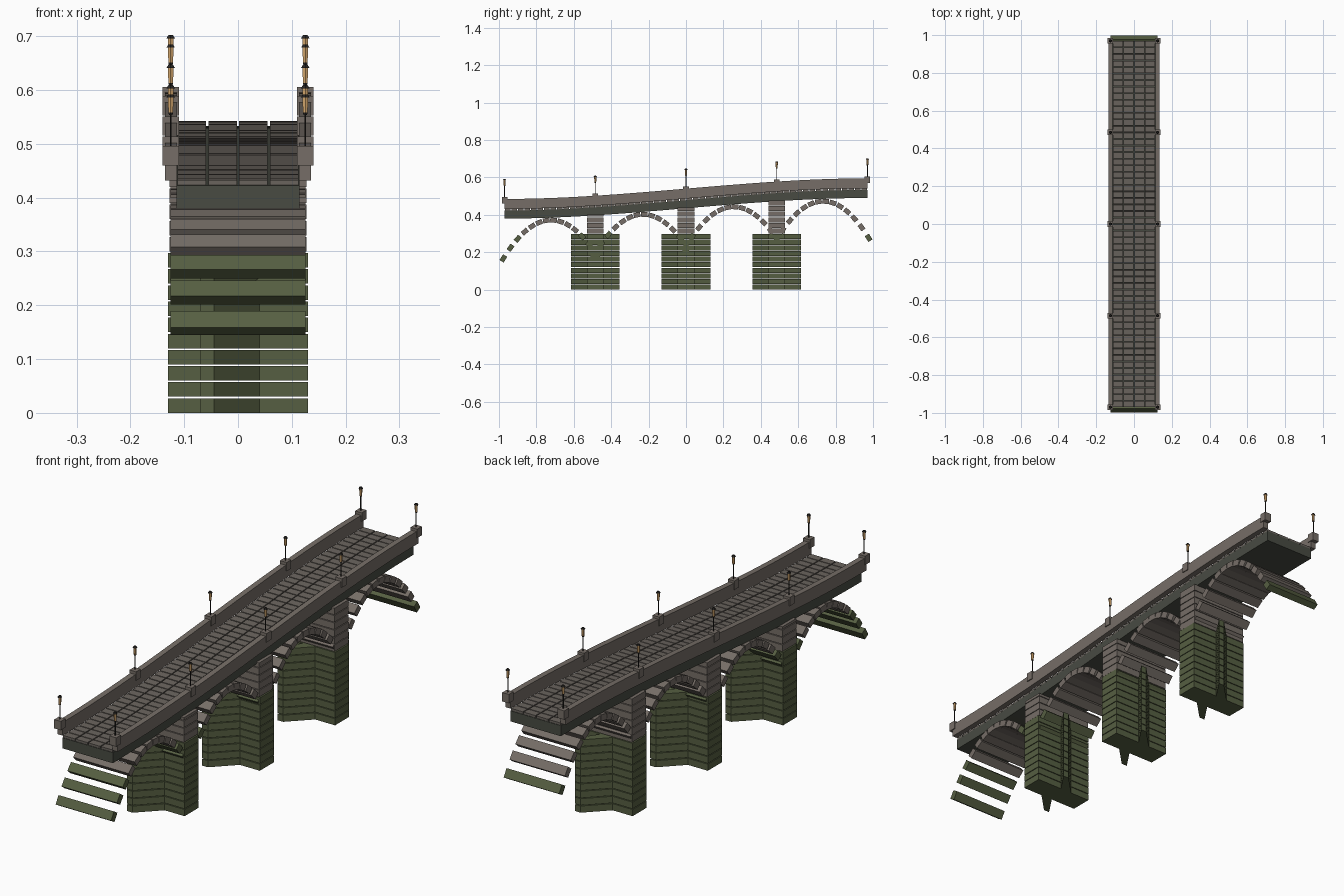
import bpy, bmesh, math
from mathutils import Matrix, Vector

cube = bpy.data.objects.get("Cube")
if cube:
    bpy.data.objects.remove(cube, do_unlink=True)


def material(name, rgb):
    m = bpy.data.materials.new(name)
    m.use_nodes = True
    m.diffuse_color = (*rgb, 1)
    m.node_tree.nodes["Principled BSDF"].inputs["Base Color"].default_value = (*rgb, 1)
    return m


STONE = material("warm grey stone", (0.18, 0.155, 0.135))
MOSS = material("mossy stone", (0.093, 0.114, 0.054))
PAVER = material("paving grey", (0.145, 0.128, 0.112))
SLAB = material("dark damp stone", (0.065, 0.07, 0.055))
IRON = material("black iron", (0.02, 0.018, 0.016))
GLOW = material("amber glass", (0.68, 0.40, 0.16))

END = 0.97          # half length of the deck
BAY = END / 2       # spacing of piers and lamps
MOSS_LINE = 0.30    # height where the moss stops


def under(y):
    """Height of the deck underside, easing up from front to back."""
    t = min(max((y + END) / (2 * END), 0), 1)
    return 0.38 + 0.11 * t * t * (3 - 2 * t)


def slope(f, y):
    return math.atan2(f(y + 0.002) - f(y - 0.002), 0.004)


def finish(bm, name, *mats):
    bmesh.ops.recalc_face_normals(bm, faces=bm.faces)
    mesh = bpy.data.meshes.new(name)
    bm.to_mesh(mesh)
    bm.free()
    for m in mats:
        mesh.materials.append(m)
    ob = bpy.data.objects.new(name, mesh)
    bpy.context.collection.objects.link(ob)
    return ob


def box(bm, centre, size, tilt=0, mat=0):
    m = (Matrix.Translation(centre) @ Matrix.Rotation(tilt, 4, 'X')
         @ Matrix.Diagonal((*size, 1)))
    new = bmesh.ops.create_cube(bm, size=1, matrix=m)
    for f in {f for v in new["verts"] for f in v.link_faces}:
        f.material_index = mat


def prism(bm, outline, z0, z1):
    face = bm.faces.new([bm.verts.new((x, y, z0)) for x, y in outline])
    top = bmesh.ops.extrude_face_region(bm, geom=[face])["geom"]
    verts = [g for g in top if isinstance(g, bmesh.types.BMVert)]
    bmesh.ops.translate(bm, verts=verts, vec=(0, 0, z1 - z0))


def ribbon(bm, x0, x1, low, high, steps=40):
    """Rectangular section swept along the deck line."""
    rings = []
    for i in range(steps + 1):
        y = -END + 2 * END * i / steps
        u = under(y)
        corners = ((x0, low), (x1, low), (x1, high), (x0, high))
        rings.append([bm.verts.new((x, y, u + h)) for x, h in corners])
    for a, b in zip(rings, rings[1:]):
        for k in range(4):
            n = (k + 1) % 4
            bm.faces.new((a[k], a[n], b[n], b[k]))
    bm.faces.new(rings[0])
    bm.faces.new(rings[-1])


# Deck slab
bm = bmesh.new()
ribbon(bm, -0.114, 0.114, 0, 0.043)
finish(bm, "deck_slab", SLAB)

# Paving stones: four columns of setts following the slope
bm = bmesh.new()
rows, col = 56, 0.057
pitch = 2 * END / rows
for r in range(rows):
    y = -END + (r + 0.5) * pitch
    for c in range(4):
        box(bm, ((c - 1.5) * col, y, under(y) + 0.047),
            (col - 0.004, pitch - 0.004, 0.011), slope(under, y))
finish(bm, "paving_stones", PAVER)

# Parapets, pedestals and lamps on both sides
for side, label in ((1, "left"), (-1, "right")):
    bm = bmesh.new()
    ribbon(bm, *sorted((side * 0.113, side * 0.136)), 0.052, 0.105)
    finish(bm, label + "_parapet", STONE)

    posts, poles, glass = bmesh.new(), bmesh.new(), bmesh.new()
    for i in range(-2, 3):
        x, y = side * 0.125, i * BAY
        u = under(y)

        def tube(bm, r0, r1, z0, z1, sides=6):
            bmesh.ops.create_cone(bm, cap_ends=True, segments=sides, radius1=r0,
                                  radius2=r1, depth=z1 - z0,
                                  matrix=Matrix.Translation((x, y, u + (z0 + z1) / 2)))

        box(posts, (x, y, u + 0.098), (0.03, 0.03, 0.036))
        tube(poles, 0.002, 0.002, 0.115, 0.178)
        tube(poles, 0.004, 0.005, 0.174, 0.178)
        tube(glass, 0.005, 0.006, 0.178, 0.206)
        tube(poles, 0.009, 0.005, 0.206, 0.212)
    finish(posts, label + "_lamp_pedestals", STONE)
    finish(poles, label + "_lamp_posts", IRON)
    finish(glass, label + "_lanterns", GLOW)

# Piers: stacked courses with skewed cutwaters, then plain shafts above
half = [(-0.071, -0.13), (-0.045, -0.13), (0.04, -0.045),
        (0.13, -0.045), (0.13, 0.045), (0.014, 0.045)]
plan = half + [(-x, -y) for x, y in half]
COURSE, GAP = 0.03, 0.003
for i, label in ((-1, "front"), (0, "middle"), (1, "back")):
    yc = i * BAY
    bm = bmesh.new()
    for k in range(10):
        prism(bm, [(x, y + yc) for x, y in plan],
              k * COURSE, (k + 1) * COURSE - GAP)
    finish(bm, label + "_pier_base", MOSS)

    bm = bmesh.new()
    z, top = MOSS_LINE, under(yc) + 0.004
    while z < top - 0.004:
        z1 = min(z + COURSE - GAP, top)
        box(bm, (0, yc, (z + z1) / 2), (0.254, 0.09, z1 - z))
        z += COURSE
    finish(bm, label + "_pier_shaft", STONE)

# Arches: rings of separate blocks, mossy near the water
SPAN, DROP, BLOCKS = 0.249, 0.2, 14
for n in range(4):
    yc = (n - 1.5) * BAY

    def curve(y):
        return under(y) - 0.013 - DROP * ((y - yc) / SPAN) ** 2

    bm = bmesh.new()
    for k in range(BLOCKS):
        y = yc + SPAN * (2 * k / (BLOCKS - 1) - 1)
        z = curve(y)
        box(bm, (0, y, z), (0.25, 0.036, 0.026), slope(curve, y),
            1 if z < MOSS_LINE + 0.01 else 0)
    finish(bm, "arch_ring_%d" % (n + 1), STONE, MOSS)
